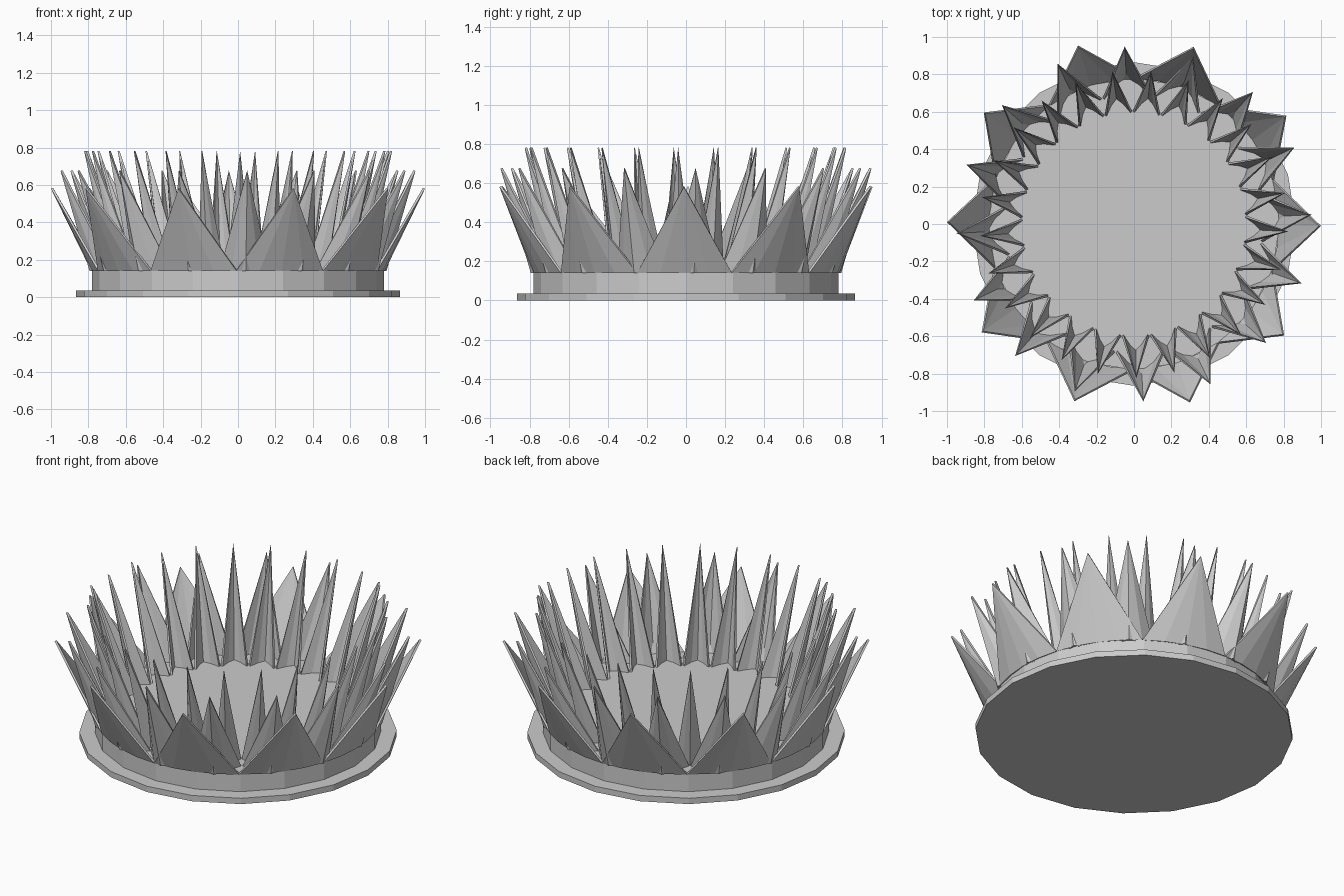
import bpy, bmesh
from math import sin, cos, radians, pi

cube = bpy.data.objects.get("Cube")
if cube:
    bpy.data.objects.remove(cube, do_unlink=True)

grey = bpy.data.materials.new("plain grey")
grey.use_nodes = True
grey.diffuse_color = (0.6, 0.6, 0.6, 1)
grey.node_tree.nodes["Principled BSDF"].inputs["Base Color"].default_value = (0.6, 0.6, 0.6, 1)


def finish(bm, name):
    mesh = bpy.data.meshes.new(name)
    bm.to_mesh(mesh)
    bm.free()
    mesh.materials.append(grey)
    obj = bpy.data.objects.new(name, mesh)
    bpy.context.collection.objects.link(obj)
    return obj


def polar(r, a, z):
    return (r * cos(a), r * sin(a), z)


def disc(name, radius, low, high, sides=20):
    bm = bmesh.new()
    ring = [bm.verts.new(polar(radius, 2 * pi * i / sides, low)) for i in range(sides)]
    base = bm.faces.new(ring)
    top = bmesh.ops.extrude_face_region(bm, geom=[base])["geom"]
    bmesh.ops.translate(bm, verts=[v for v in top if isinstance(v, bmesh.types.BMVert)],
                        vec=(0, 0, high - low))
    bmesh.ops.recalc_face_normals(bm, faces=bm.faces)
    return finish(bm, name)


def petal_ring(name, count, turn, corner, keel, base_z, tip, tip_z, power, thick):
    """Ring of pointed scoops: a bowed base line fanned up to a single tip."""
    bm = bmesh.new()
    half, steps = pi / count, 4
    for k in range(count):
        a = radians(turn) + 2 * half * k
        point = bm.verts.new(polar(tip, a, tip_z))
        base = []
        for i in range(steps + 1):
            t = 2 * i / steps - 1
            r = corner + (keel - corner) * (1 - abs(t) ** power)
            base.append(bm.verts.new(polar(r, a + t * half, base_z)))
        for p, q in zip(base, base[1:]):
            bm.faces.new((p, q, point))
    obj = finish(bm, name)
    shell = obj.modifiers.new("thickness", "SOLIDIFY")
    shell.thickness = thick
    shell.offset = -1
    return obj


# Stepped base
disc("base_plate", 0.865, 0, 0.035)
disc("drum", 0.78, 0.035, 0.15)

# Three rings of petals, rising towards the middle
petal_ring("outer_petals", 10, -0.6, 0.785, 0.785, 0.14, 1.0, 0.58, 2, 0.012)
petal_ring("middle_petals", 16, 3, 0.69, 0.795, 0.14, 0.95, 0.675, 1.3, 0.012)
petal_ring("inner_petals", 25, -2.8, 0.6, 0.685, 0.14, 0.825, 0.78, 1.3, 0.012)
